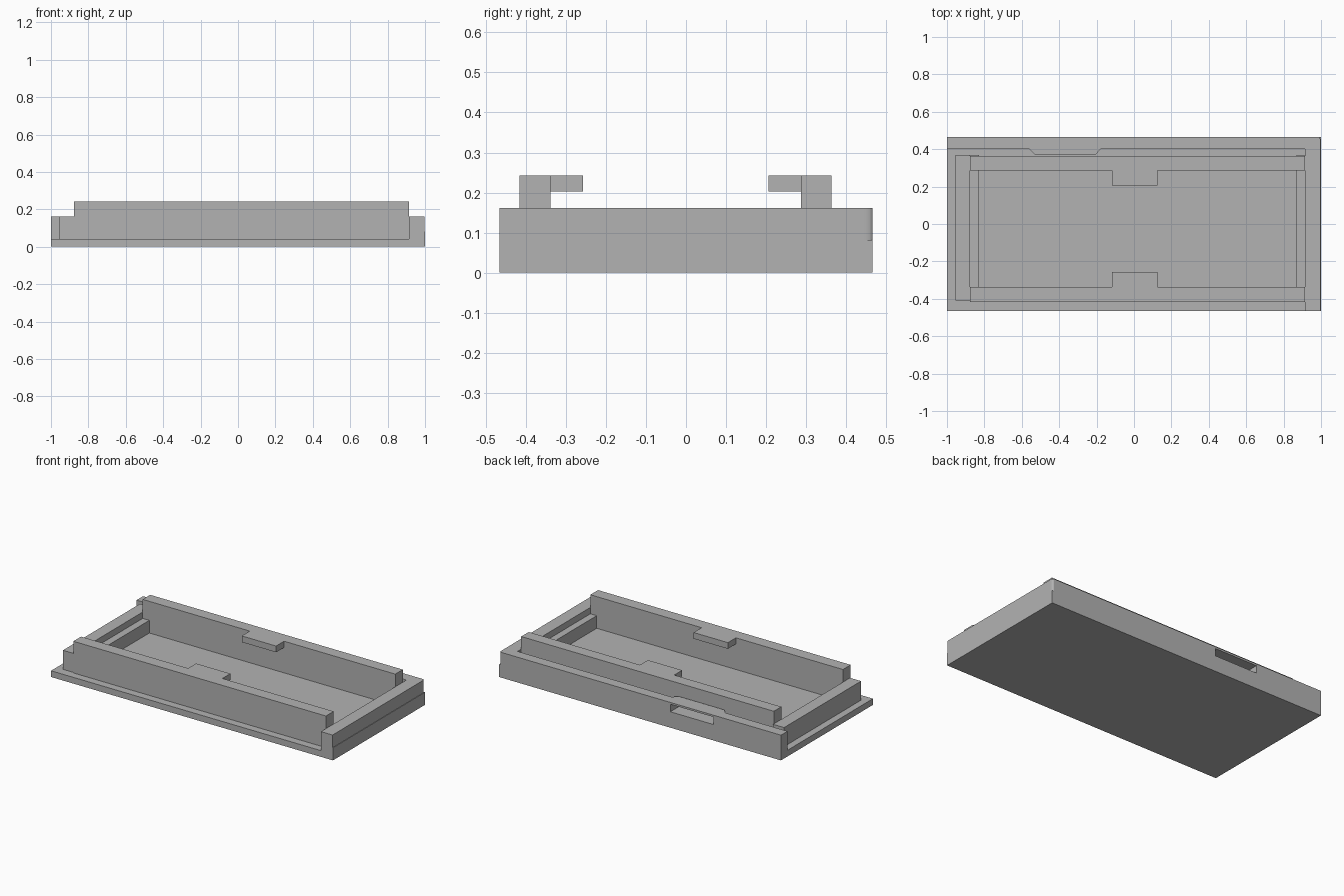
import bpy, bmesh, math

cube = bpy.data.objects.get("Cube")
if cube:
    bpy.data.objects.remove(cube, do_unlink=True)

grey = bpy.data.materials.new("plain grey")
grey.use_nodes = True
grey.diffuse_color = (0.45, 0.45, 0.45, 1)
grey.node_tree.nodes["Principled BSDF"].inputs["Base Color"].default_value = grey.diffuse_color

# Shared levels and outline
PLATE, STEP, LEDGE, RIM, TOP = 0.04, 0.081, 0.121, 0.162, 0.243
HX, HY = 1.0, 0.466
RIM_X, RIM_Y = 0.915, 0.40


def prism(name, outline, z0, z1):
    """Extrude a plan outline from z0 up to z1."""
    bm = bmesh.new()
    base = bm.faces.new([bm.verts.new((x, y, z0)) for x, y in outline])
    up = bmesh.ops.extrude_face_region(bm, geom=[base])["geom"]
    bmesh.ops.translate(bm, vec=(0, 0, z1 - z0),
                        verts=[v for v in up if isinstance(v, bmesh.types.BMVert)])
    bmesh.ops.recalc_face_normals(bm, faces=bm.faces)
    mesh = bpy.data.meshes.new(name)
    bm.to_mesh(mesh)
    bm.free()
    mesh.materials.append(grey)
    obj = bpy.data.objects.new(name, mesh)
    bpy.context.collection.objects.link(obj)
    return obj


def box(name, x0, x1, y0, y1, z0, z1):
    return prism(name, [(x0, y0), (x1, y0), (x1, y1), (x0, y1)], z0, z1)


def rim_outline(side_x, corner):
    """L-shaped rim along the back and one end, thickened around the slot."""
    bump = [(-0.18, RIM_Y), (-0.205, 0.37), (-0.53, 0.37), (-0.56, RIM_Y)]
    return ([(-HX, HY), (-HX, RIM_Y)] + bump[::-1] +
            [(RIM_X, RIM_Y), (RIM_X, -HY), (side_x, -HY)] + corner)


# Base plate
box("base_plate", -HX, HX, -HY, HY, 0, PLATE)

# Outer rim: square lower half, slightly inset upper half with a rounded corner
prism("outer_rim_lower", rim_outline(HX, [(HX, HY)]), PLATE, STEP)
side, rx, ry = 0.997, 0.009, 0.021
arc = [math.radians(a) for a in range(0, 91, 15)]
corner = [(side - rx + rx * math.cos(a), HY - ry + ry * math.sin(a)) for a in arc]
upper = prism("outer_rim_upper", rim_outline(side, corner), STEP, RIM)

# Port slot through the back rim
cutter = box("slot_cutter", -0.52, -0.215, 0.36, 0.5, 0.102, 0.15)
cutter.hide_render = True
cutter.hide_viewport = True
cut = upper.modifiers.new("slot", "BOOLEAN")
cut.operation = "DIFFERENCE"
cut.solver = "EXACT"
cut.object = cutter

# End walls with a lower inner ledge
box("right_end_wall", -0.955, -0.877, -0.41, 0.37, PLATE, RIM)
box("right_end_ledge", -0.877, -0.83, -0.41, 0.37, PLATE, LEDGE)
box("left_end_ledge", 0.87, RIM_X, -0.41, 0.37, PLATE, LEDGE)

# Tall long walls, each with an overhanging retaining tab
for name, y0, y1, t0, t1 in (("front", -0.416, -0.338, -0.338, -0.257),
                             ("back", 0.287, 0.363, 0.206, 0.287)):
    box(name + "_wall", -0.877, RIM_X, y0, y1, PLATE, TOP)
    box(name + "_tab", -0.117, 0.126, t0, t1, 0.203, TOP)
